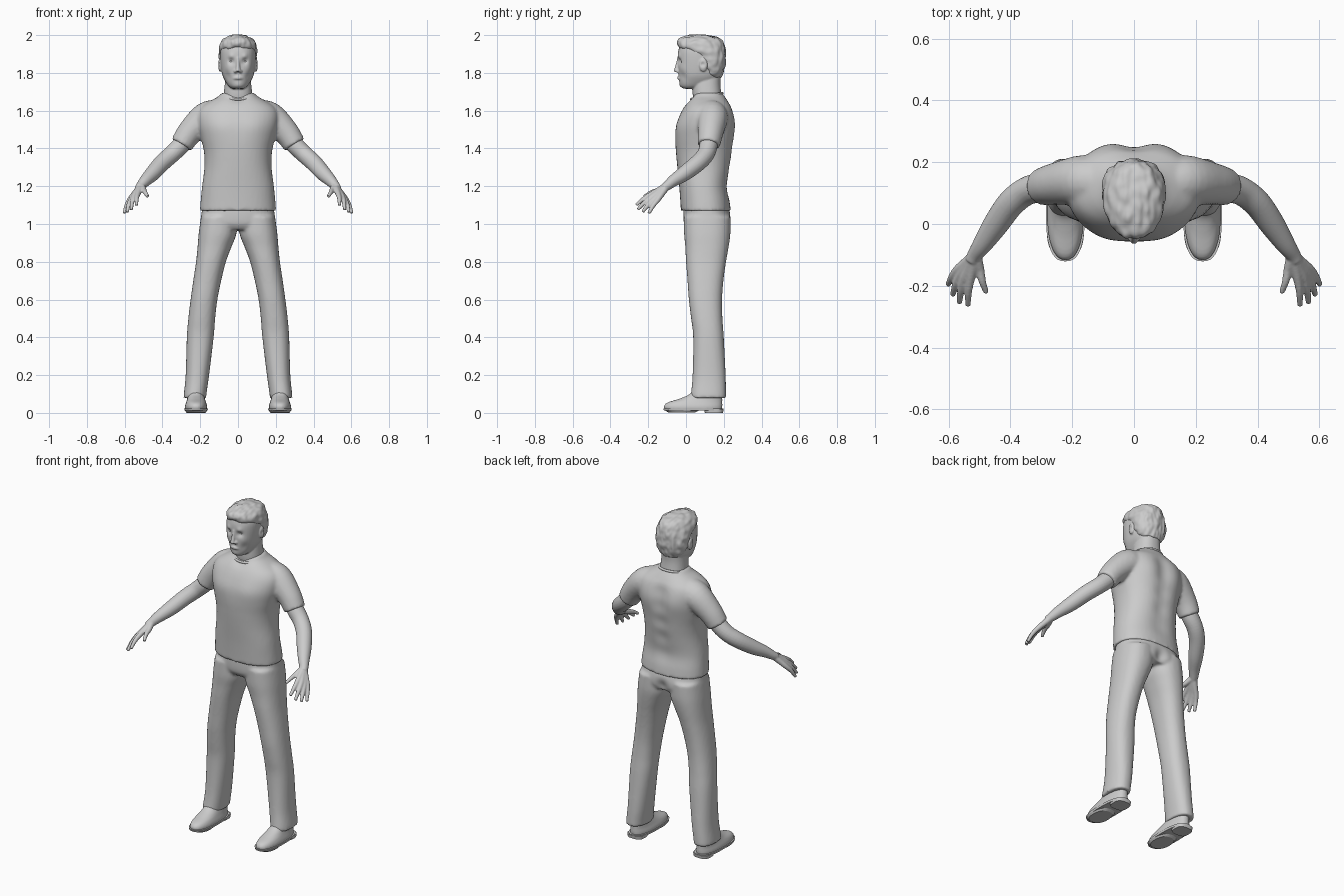
import bpy, bmesh, math
from mathutils import Vector, Matrix, noise

if "Cube" in bpy.data.objects:
    bpy.data.objects.remove(bpy.data.objects["Cube"])

grey = bpy.data.materials.new("plain grey")
grey.use_nodes = True
COLOUR = (0.6, 0.6, 0.6, 1)
grey.diffuse_color = COLOUR
for node in grey.node_tree.nodes:
    if node.type == 'BSDF_PRINCIPLED':
        node.inputs["Base Color"].default_value = COLOUR


def spline(rows, steps=5):
    """Catmull-Rom interpolation through rows of numbers."""
    rows = [Vector(r) for r in rows]
    out = []
    for i in range(len(rows) - 1):
        b, c = rows[i], rows[i + 1]
        a = rows[max(i - 1, 0)]
        d = rows[min(i + 2, len(rows) - 1)]
        for k in range(steps):
            t = k / steps
            out.append(b + (c - a) * (t / 2) + (a * 2 - b * 5 + c * 4 - d) * (t * t / 2)
                       + (b * 3 - a - c * 3 + d) * (t ** 3 / 2))
    return out + [rows[-1]]


def skin(bm, rings):
    """Bridge rings of points into a capped solid."""
    loops = [[bm.verts.new(p) for p in ring] for ring in rings]
    n = len(loops[0])
    for lo, hi in zip(loops, loops[1:]):
        for j in range(n):
            bm.faces.new((lo[j], lo[(j + 1) % n], hi[(j + 1) % n], hi[j]))
    bm.faces.new(loops[0])
    bm.faces.new(loops[-1])


def stack(bm, rows, side=1, power=2.3, seg=40):
    """Upright form; each row is z, centre x, half width, front y, back y."""
    rings = []
    for z, cx, hx, yf, yb in spline(rows):
        ring = []
        for j in range(seg):
            a = math.tau * j / seg
            c, s = math.cos(a), math.sin(a)
            px = math.copysign(abs(c) ** (2 / power), c)
            py = math.copysign(abs(s) ** (2 / power), s)
            ring.append((side * (cx + hx * px), (yf + yb) / 2 + (yb - yf) / 2 * py, z))
        rings.append(ring)
    skin(bm, rings)


def tube(bm, rows, side=1, seg=20):
    """Limb along a path; each row is x, y, z, radius."""
    pts = spline(rows)
    rings = []
    for i, p in enumerate(pts):
        t = (pts[min(i + 1, len(pts) - 1)] - pts[max(i - 1, 0)]).to_3d().normalized()
        u = Vector((0, 0, 1)).cross(t).normalized()
        v = t.cross(u)
        ring = []
        for j in range(seg):
            a = math.tau * j / seg
            q = p.to_3d() + (u * math.cos(a) + v * math.sin(a)) * p[3]
            ring.append((side * q.x, q.y, q.z))
        rings.append(ring)
    skin(bm, rings)


def ball(bm, centre, size):
    m = Matrix.Translation(centre) @ Matrix.Diagonal((*size, 1))
    bmesh.ops.create_uvsphere(bm, u_segments=20, v_segments=14, radius=1, matrix=m)


def finish(bm, name, voxel=0, relax=4, bumps=(), rough=0):
    """Fuse the solids, relax them, then push soft bumps (centre, radius, offset)."""
    bmesh.ops.recalc_face_normals(bm, faces=bm.faces)
    me = bpy.data.meshes.new(name)
    bm.to_mesh(me)
    bm.free()
    ob = bpy.data.objects.new(name, me)
    bpy.context.scene.collection.objects.link(ob)
    if voxel:
        mod = ob.modifiers.new("fuse", 'REMESH')
        mod.mode = 'VOXEL'
        mod.voxel_size = voxel
        mod = ob.modifiers.new("relax", 'SMOOTH')
        mod.iterations = relax
        dg = bpy.context.evaluated_depsgraph_get()
        fused = bpy.data.meshes.new_from_object(ob.evaluated_get(dg))
        ob.modifiers.clear()
        ob.data = fused
        bpy.data.meshes.remove(me)
        fused.name = name
    for centre, radius, offset in bumps:
        for v in ob.data.vertices:
            d = (v.co - Vector(centre)).length_squared / radius ** 2
            if d < 6:
                v.co += Vector(offset) * math.exp(-d)
    if rough:
        normals = [v.normal.copy() for v in ob.data.vertices]
        for v, n in zip(ob.data.vertices, normals):
            q = Vector((v.co.x * 50, v.co.y * 25, v.co.z * 30))
            v.co += n * noise.noise(q) * rough
    ob.data.materials.clear()
    ob.data.materials.append(grey)
    for p in ob.data.polygons:
        p.use_smooth = True
        p.material_index = 0
    return ob


SIDES = ((1, "left"), (-1, "right"))

# Shirt: torso and short sleeves fused together
bm = bmesh.new()
stack(bm, [(1.07, 0, .202, -.027, .237), (1.12, 0, .198, -.03, .232), (1.2, 0, .19, -.036, .222),
           (1.3, 0, .178, -.046, .236), (1.38, 0, .18, -.053, .248), (1.45, 0, .195, -.056, .254),
           (1.52, 0, .212, -.05, .255), (1.58, 0, .215, -.03, .25), (1.62, 0, .195, -.01, .24),
           (1.65, 0, .15, .01, .222), (1.675, 0, .105, .03, .205), (1.695, 0, .085, .04, .19)])
for s, _ in SIDES:
    tube(bm, [(.1, .13, 1.59, .07), (.17, .14, 1.565, .08), (.255, .13, 1.485, .068),
              (.3, .12, 1.418, .06)], s)
folds = [((0, .25, z), .05, (0, -.012, 0)) for z in (1.3, 1.4, 1.5, 1.58)]
folds += [((s * .09, .25, 1.53), .08, (0, .012, 0)) for s, _ in SIDES]
folds += [((s * .09, -.04, 1.52), .07, (0, -.006, 0)) for s, _ in SIDES]
folds += [((0, .03, 1.69), .05, (0, 0, -.02)), ((0, .23, 1.2), .06, (0, -.008, 0))]
finish(bm, "shirt", .009, 5, folds)

# Collar band
bm = bmesh.new()
tube(bm, [(.088 * math.cos(a), .11 + .082 * math.sin(a), 1.677 + .016 * math.sin(a), .007)
          for a in [math.tau * k / 16 for k in range(17)]], seg=10)
finish(bm, "collar")

# Trousers: hips and two legs fused together
bm = bmesh.new()
stack(bm, [(1.12, 0, .185, -.01, .215), (1.05, 0, .194, -.014, .236),
           (1.0, 0, .196, -.01, .238), (.97, 0, .18, .01, .22)])
for s, _ in SIDES:
    stack(bm, [(1.04, .1, .096, -.01, .235), (.95, .108, .1, -.01, .235), (.88, .124, .09, -.004, .226),
               (.8, .143, .079, 0, .212), (.7, .163, .074, .008, .198), (.6, .18, .071, .015, .191),
               (.5, .192, .071, .027, .193), (.4, .2, .071, .038, .2), (.2, .215, .062, .035, .21),
               (.1, .227, .06, .026, .212), (.078, .228, .06, .026, .212)], s)
finish(bm, "trousers", .009, 5, [((0, .24, 1.0), .035, (0, -.02, 0))])

for s, side in SIDES:
    # Arm
    bm = bmesh.new()
    tube(bm, [(.26, .13, 1.48, .044), (.3, .12, 1.42, .048), (.35, .105, 1.37, .046),
              (.4, .065, 1.325, .045), (.45, -.005, 1.27, .041), (.49, -.065, 1.23, .032),
              (.515, -.1, 1.202, .025), (.525, -.12, 1.19, .022)], s)
    # Hand: each digit runs from the wrist through a knuckle to its tip
    wrist = Vector((.513, -.1, 1.202))
    digits = [((.53, -.18, 1.16), (.537, -.264, 1.1)), ((.55, -.176, 1.147), (.565, -.256, 1.076)),
              ((.562, -.163, 1.137), (.587, -.23, 1.064)), ((.572, -.148, 1.13), (.602, -.197, 1.057)),
              ((.498, -.15, 1.178), (.478, -.222, 1.145))]
    for knuckle, tip in digits:
        k, t = Vector(knuckle), Vector(tip)
        mid = k.lerp(t, .5) + Vector((.003, 0, .005))
        tube(bm, [(*wrist, .02), (*wrist.lerp(k, .55), .017), (*k, .0145), (*mid, .012), (*t, .009)], s, 12)
    finish(bm, side + "_arm", .0045, 4)

    # Shoe upper
    bm = bmesh.new()
    stack(bm, [(.015, .222, .058, -.112, .19), (.035, .222, .059, -.117, .192), (.055, .222, .053, -.098, .192),
               (.075, .222, .047, -.035, .192), (.1, .224, .043, .02, .19), (.14, .224, .04, .05, .18)], s)
    finish(bm, side + "_shoe", .006, 4)
    # Sole with a separate heel block
    bm = bmesh.new()
    stack(bm, [(.012, .222, .061, -.117, .198), (.024, .222, .063, -.121, .2)], s, 2.6)
    stack(bm, [(.003, .222, .052, -.095, .05), (.014, .222, .06, -.112, .07)], s, 2.4)
    stack(bm, [(0, .222, .05, .1, .196), (.02, .222, .052, .095, .2)], s, 3)
    sole = finish(bm, side + "_sole")
    for p in sole.data.polygons:
        p.use_smooth = abs(p.normal.z) < .7

# Head, neck, nose, lips and ears fused together
bm = bmesh.new()
stack(bm, [(1.6, 0, .082, .05, .2), (1.68, 0, .076, .036, .188), (1.74, 0, .07, .035, .182),
           (1.79, 0, .065, .04, .185)])
stack(bm, [(1.716, 0, .03, -.012, .07), (1.73, 0, .05, -.029, .12), (1.76, 0, .07, -.036, .17),
           (1.79, 0, .083, -.039, .188), (1.83, 0, .09, -.041, .197), (1.88, 0, .094, -.043, .2),
           (1.92, 0, .093, -.04, .2), (1.96, 0, .082, -.026, .188), (1.985, 0, .058, 0, .155)])
tube(bm, [(0, -.038, 1.882, .008), (0, -.044, 1.85, .009), (0, -.05, 1.82, .012),
          (0, -.052, 1.806, .014)], seg=14)
tube(bm, [(-.026, -.03, 1.77, .005), (0, -.04, 1.774, .009), (.026, -.03, 1.77, .005)], seg=12)
for s, _ in SIDES:
    ball(bm, (s * .014, -.042, 1.808), (.009, .011, .009))
    ball(bm, (s * .094, .092, 1.842), (.012, .022, .036))
face = [((0, -.04, 1.73), .02, (0, -.004, 0)), ((0, -.045, 1.774), .007, (0, .003, 0))]
for s, _ in SIDES:
    face += [((s * .035, -.035, 1.862), .017, (0, .012, 0)),
             ((s * .037, -.035, 1.887), .016, (0, -.006, 0)),
             ((s * .06, -.02, 1.825), .025, (0, -.004, 0)),
             ((s * .058, -.02, 1.78), .025, (-s * .004, .003, 0)),
             ((s * .108, .088, 1.845), .012, (-s * .008, 0, 0))]
finish(bm, "head", .0045, 3, face)

# Eyes
bm = bmesh.new()
for s, _ in SIDES:
    ball(bm, (s * .035, -.012, 1.862), (.015, .015, .011))
finish(bm, "eyes")

# Short hair swept up at the front
bm = bmesh.new()
stack(bm, [(1.775, 0, .06, .12, .188), (1.8, 0, .082, .085, .198), (1.84, 0, .096, .06, .207),
           (1.89, 0, .101, .035, .21), (1.92, 0, .101, -.02, .209), (1.938, 0, .099, -.045, .206),
           (1.96, 0, .092, -.05, .2), (1.98, 0, .076, -.036, .183), (1.995, 0, .05, 0, .145),
           (2.002, 0, .02, .03, .09)], power=2.1)
finish(bm, "hair", .005, 3, [((0, -.045, 1.935), .025, (0, .004, .006))], .006)
